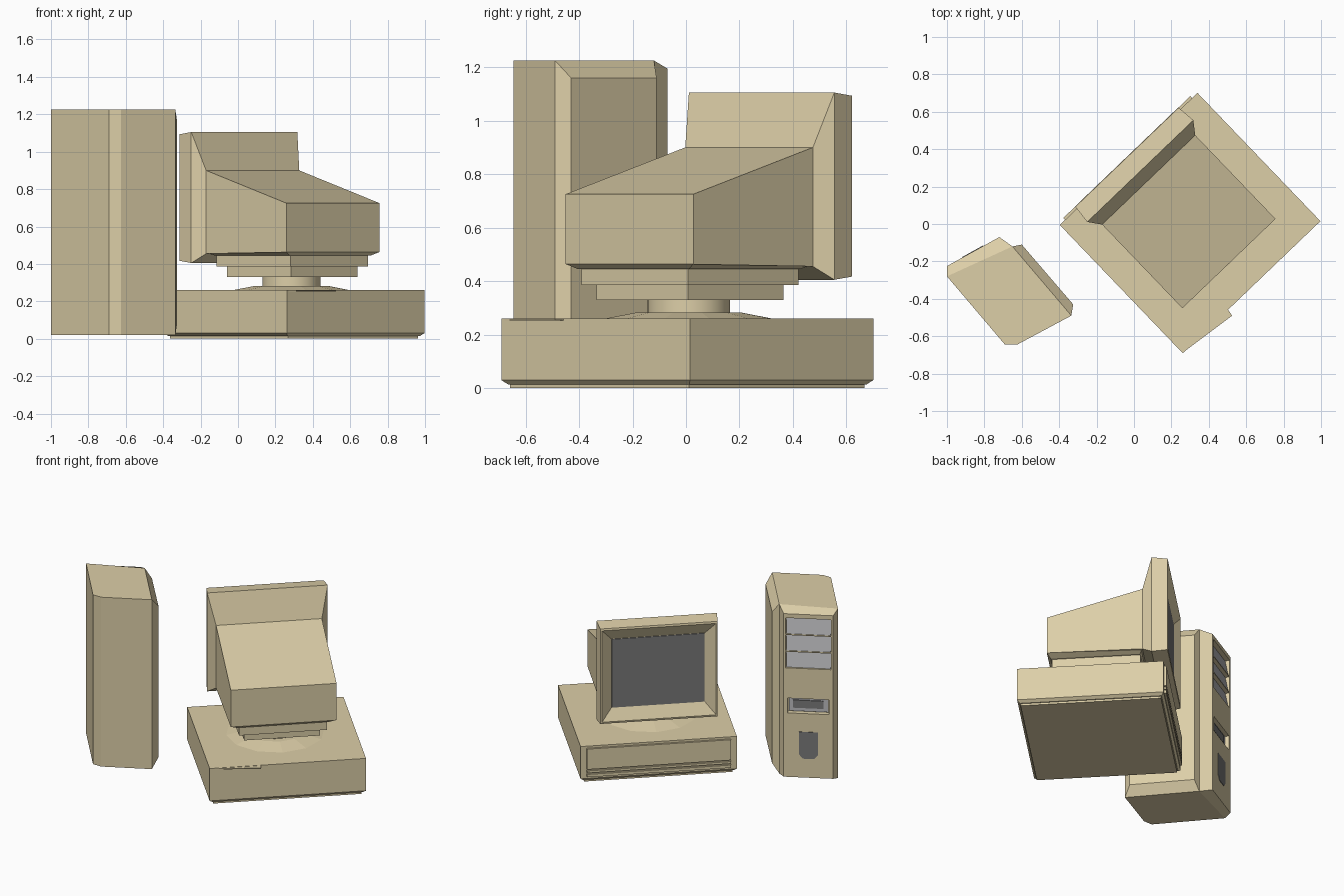
import bpy, bmesh, math
from mathutils import Matrix, Vector

if "Cube" in bpy.data.objects:
    bpy.data.objects.remove(bpy.data.objects["Cube"])


def material(name, rgb):
    m = bpy.data.materials.new(name)
    m.diffuse_color = (*rgb, 1)
    m.use_nodes = True
    m.node_tree.nodes["Principled BSDF"].inputs["Base Color"].default_value = m.diffuse_color
    return m


BEIGE = material("beige_plastic", (0.72, 0.62, 0.39))
GREY = material("dark_grey", (0.19, 0.19, 0.19))
SILVER = material("silver", (0.5, 0.5, 0.52))

# Local frame of the desktop computer: its front (-y) faces back left
DESK = Matrix.Translation((0.30, 0.005, 0)) @ Matrix.Rotation(math.radians(223.8), 4, 'Z')
WORLD = Matrix.Identity(4)


def loft(name, rings, mat=BEIGE, frame=WORLD, smooth=False):
    """Closed solid through a series of rings with equal point counts."""
    bm = bmesh.new()
    vs = [[bm.verts.new(frame @ Vector(p)) for p in r] for r in rings]
    n = len(rings[0])
    for a, b in zip(vs, vs[1:]):
        for i in range(n):
            j = (i + 1) % n
            bm.faces.new((a[i], a[j], b[j], b[i]))
    bm.faces.new(vs[0])
    bm.faces.new(vs[-1])
    bmesh.ops.recalc_face_normals(bm, faces=bm.faces)
    me = bpy.data.meshes.new(name)
    bm.to_mesh(me)
    bm.free()
    me.materials.append(mat)
    ob = bpy.data.objects.new(name, me)
    bpy.context.collection.objects.link(ob)
    if smooth:
        bpy.ops.object.select_all(action='DESELECT')
        ob.select_set(True)
        bpy.context.view_layer.objects.active = ob
        bpy.ops.object.shade_smooth_by_angle()
    return ob


def flat(hx, y0, y1, z):
    return [(-hx, y0, z), (hx, y0, z), (hx, y1, z), (-hx, y1, z)]


def upright(hx, y, z0, z1):
    return [(-hx, y, z0), (hx, y, z0), (hx, y, z1), (-hx, y, z1)]


def circle(r, z, n):
    return [(0.007 + r * math.cos(2 * math.pi * i / n),
             -0.014 + r * math.sin(2 * math.pi * i / n), z) for i in range(n)]


def prism(pts, z):
    return [(x, y, z) for x, y in pts]


# Desktop case
loft("desktop_foot", [flat(0.483, -0.455, 0.455, z) for z in (0, 0.018)], frame=DESK)
loft("desktop_case", [flat(0.49, -0.46, 0.46, 0.014), flat(0.51, -0.475, 0.475, 0.03),
                      flat(0.51, -0.475, 0.475, 0.26)], frame=DESK)
for name, z0, z1 in (("front_panel", 0.10, 0.245), ("tray_bar_upper", 0.075, 0.09),
                     ("tray_bar_lower", 0.045, 0.065)):
    loft(name, [upright(0.47, -0.47, z0, z1), upright(0.47, -0.489, z0, z1)], frame=DESK)
lip = [(0.265, -0.685), (0.525, -0.49), (0.50, -0.455)]
loft("rear_lip", [prism(lip, 0.252), prism(lip, 0.258)])

# Swivel stand
loft("stand_base", [circle(0.33, 0.258, 12), circle(0.20, 0.283, 12)], frame=DESK)
loft("stand_neck", [circle(0.155, 0.28, 32), circle(0.155, 0.335, 32)], frame=DESK, smooth=True)
for name, h, z0, z1 in (("stand_plate_lower", 0.247, 0.33, 0.386),
                        ("stand_plate_upper", 0.287, 0.386, 0.45)):
    loft(name, [flat(h, -h - 0.014, h - 0.014, z) for z in (z0, z1)], frame=DESK)

# Monitor housing and bezel
loft("monitor_underside", [flat(0.30, -0.30, 0.28, 0.445), flat(0.345, -0.32, 0.30, 0.464)],
     frame=DESK)
loft("monitor_housing", [upright(0.345, 0.30, 0.463, 0.725), upright(0.345, -0.32, 0.455, 0.90),
                         upright(0.393, -0.385, 0.405, 1.105), upright(0.383, -0.487, 0.417, 1.093),
                         upright(0.372, -0.49, 0.43, 1.08), upright(0.305, -0.45, 0.51, 1.0)],
     frame=DESK)
loft("screen", [upright(0.305, -0.448, 0.51, 1.0), upright(0.303, -0.453, 0.512, 0.998)],
     GREY, DESK)

# Tower case, slightly skewed in plan, with a raised bevelled side panel
plan = [(-1.0, -0.28), (-0.65, -0.12), (-0.335, -0.49), (-0.625, -0.645), (-0.69, -0.645)]
loft("tower_case", [prism(plan, 0.02), prism(plan, 1.225)])


def wall(a, b, z0, z1):
    return [(*a, z0), (*b, z0), (*b, z1), (*a, z1)]


loft("tower_side_panel", [wall((-0.65, -0.12), (-0.335, -0.49), 0.02, 1.225),
                          wall((-0.60, -0.11), (-0.325, -0.43), 0.085, 1.16)])

# Tower front bezel
F0, F1 = Vector((-1.0, -0.225)), Vector((-0.72, -0.07))
OUT = Vector((-0.484, 0.875))
bezel = loft("tower_bezel", [wall(plan[0], plan[1], 0.02, 1.225), wall(F0, F1, 0.035, 1.195)])


def front(t, d, z):
    p = F0.lerp(F1, t) + OUT * d
    return (p.x, p.y, z)


def front_box(name, t0, t1, d0, d1, z0, z1, mat=BEIGE, lean=0.0):
    rings = [[front(t0, d, z0), front(t1, d, z0), front(t1, e, z1), front(t0, e, z1)]
             for d, e in ((d0, d0), (d1 + lean, d1))]
    return loft(name, rings, mat)


# Recesses in the bezel
for name, t0, t1, z0, z1 in (("bay_cutter", 0.04, 0.96, 0.81, 1.165),
                             ("floppy_cutter", 0.08, 0.92, 0.49, 0.595)):
    cutter = front_box(name, t0, t1, -0.035, 0.05, z0, z1)
    cutter.hide_render = True
    cutter.hide_set(True)
    mod = bezel.modifiers.new(name, 'BOOLEAN')
    mod.operation = 'DIFFERENCE'
    mod.solver = 'EXACT'
    mod.object = cutter

# Drive bays, floppy slot and power button
for i in range(3):
    z = 0.812 + i * 0.119
    front_box(f"drive_{i + 1}", 0.05, 0.95, -0.036, -0.03, z, z + 0.112, SILVER, 0.022)
for i in range(2):
    z = 0.923 + i * 0.119
    front_box(f"bay_divider_{i + 1}", 0.04, 0.96, -0.036, -0.003, z, z + 0.008)
front_box("floppy_frame", 0.1, 0.9, -0.036, -0.025, 0.495, 0.59, SILVER)
front_box("floppy_slot", 0.2, 0.82, -0.03, -0.018, 0.52, 0.575, GREY)
outline = [(0.3, 0.36), (0.69, 0.36), (0.69, 0.2), (0.61, 0.17), (0.38, 0.17), (0.3, 0.2)]
loft("power_button", [[front(t, d, z) for t, z in outline] for d in (-0.01, 0.003)], GREY)
